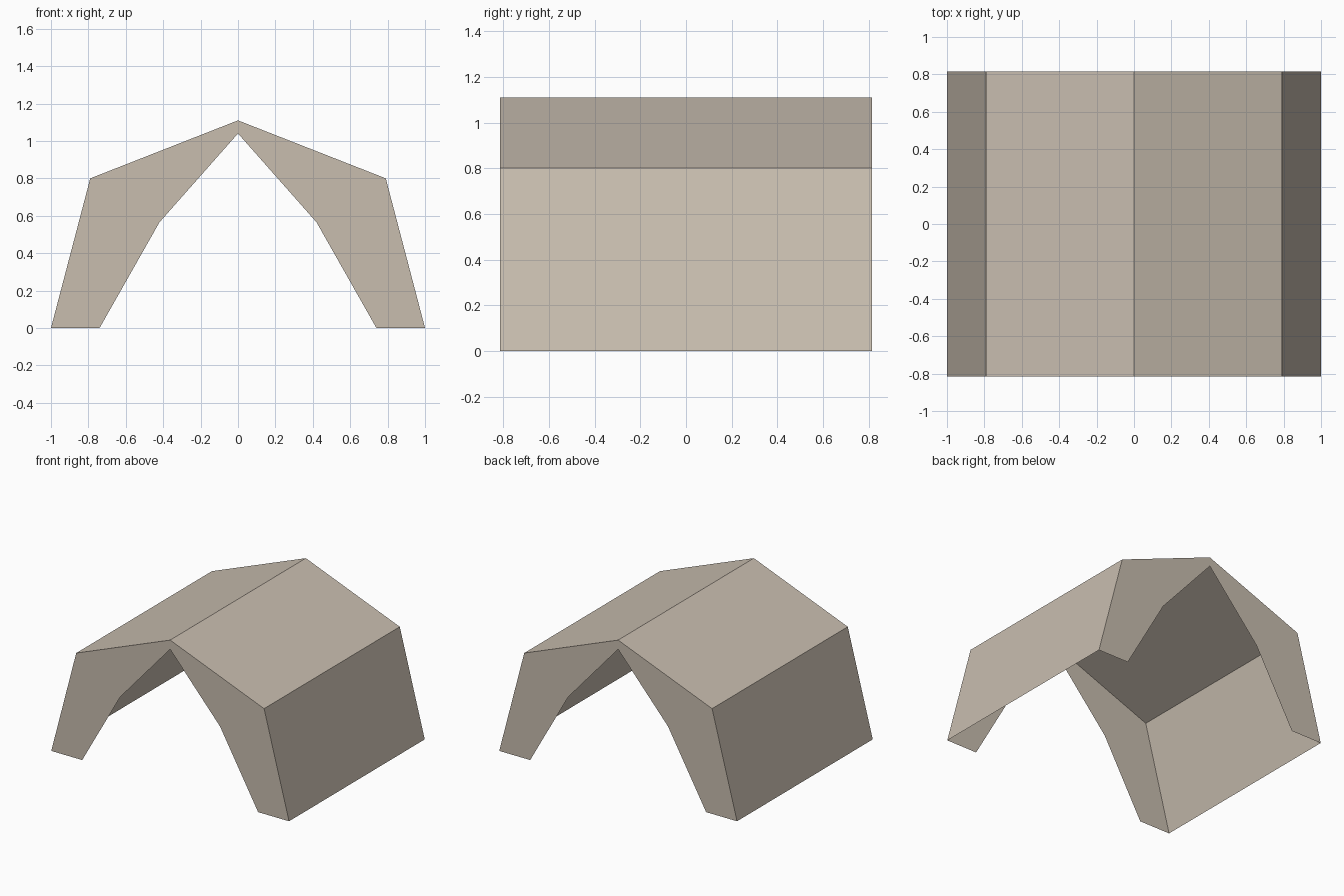
import bpy
import bmesh

cube = bpy.data.objects.get("Cube")
if cube:
    bpy.data.objects.remove(cube, do_unlink=True)

HALF_LENGTH = 0.815
# Right halves of the outer shell and of the doorway, as (x, z)
EAVE = [(1.0, 0.0), (0.79, 0.80)]
DOOR = [(0.74, 0.0), (0.42, 0.565)]
RIDGE, DOOR_TOP = (0, 1.11), (0, 1.04)

canvas = bpy.data.materials.new("beige canvas")
colour = (0.58, 0.51, 0.43, 1)
canvas.diffuse_color = colour
canvas.use_nodes = True
canvas.node_tree.nodes["Principled BSDF"].inputs["Base Color"].default_value = colour


def symmetric(half, middle):
    """Full outline from +x over the middle point to -x."""
    return half + [middle] + [(-x, z) for x, z in reversed(half)]


def add_sheet(name, faces):
    """Open sheet made of flat faces, sharing the corners that coincide."""
    bm = bmesh.new()
    for points in faces:
        bm.faces.new([bm.verts.new(p) for p in points])
    bmesh.ops.remove_doubles(bm, verts=bm.verts, dist=0.0001)
    mesh = bpy.data.meshes.new(name)
    bm.to_mesh(mesh)
    bm.free()
    mesh.materials.append(canvas)
    obj = bpy.data.objects.new(name, mesh)
    bpy.context.collection.objects.link(obj)
    return obj


outer = symmetric(EAVE, RIDGE)
door = symmetric(DOOR, DOOR_TOP)

# Side walls and roof slopes: a thin open shell
panels = []
for (x1, z1), (x2, z2) in zip(outer, outer[1:]):
    panels.append([(x1, -HALF_LENGTH, z1), (x1, HALF_LENGTH, z1),
                   (x2, HALF_LENGTH, z2), (x2, -HALF_LENGTH, z2)])
add_sheet("walls_and_roof", panels)

# End sheets with the doorway left open
outline = outer + door[::-1]
for name, y in (("front_end", -HALF_LENGTH), ("back_end", HALF_LENGTH)):
    # Wind each sheet so that it faces outwards
    loop = outline if y < 0 else outline[::-1]
    add_sheet(name, [[(x, y, z) for x, z in loop]])
